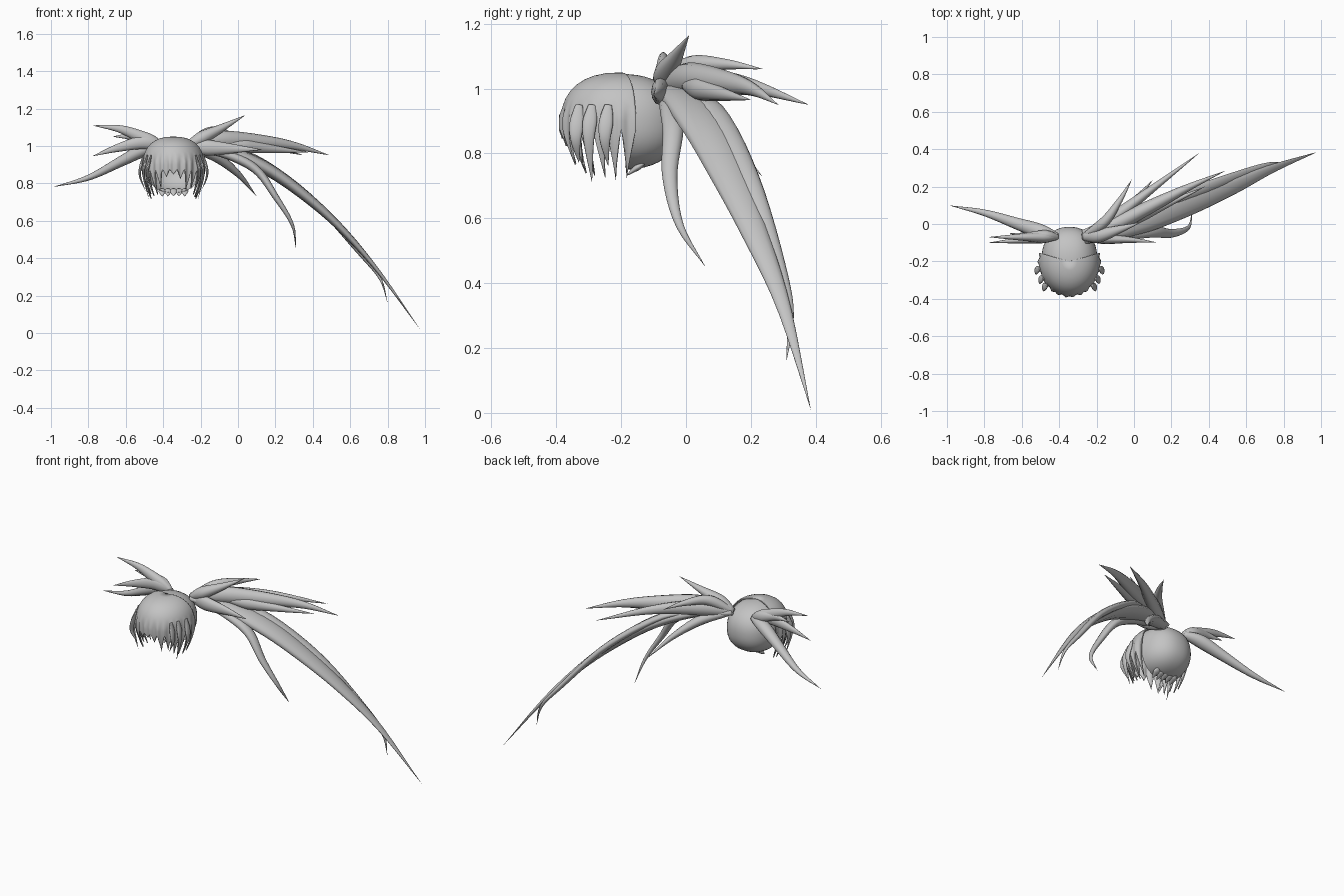
import bpy, bmesh, math, random
from mathutils import Vector

random.seed(4)
cube = bpy.data.objects.get("Cube")
if cube:
    bpy.data.objects.remove(cube, do_unlink=True)

GREY = (0.55, 0.55, 0.55, 1)
hair = bpy.data.materials.new("hair grey")
hair.use_nodes = True
hair.diffuse_color = GREY
hair.node_tree.nodes["Principled BSDF"].inputs["Base Color"].default_value = GREY


def finish(bm, name, normals=True):
    if normals:
        bmesh.ops.recalc_face_normals(bm, faces=bm.faces)
    mesh = bpy.data.meshes.new(name)
    bm.to_mesh(mesh)
    bm.free()
    mesh.materials.append(hair)
    for face in mesh.polygons:
        face.use_smooth = True
    obj = bpy.data.objects.new(name, mesh)
    bpy.context.collection.objects.link(obj)
    return obj


def bridge(bm, rows, closed):
    for low, high in zip(rows, rows[1:]):
        count = len(low)
        for i in range(count if closed else count - 1):
            j = (i + 1) % count
            bm.faces.new((low[i], low[j], high[j], high[i]))


def spline(points, t):
    """Smooth curve through the points, t from 0 to 1."""
    span = len(points) - 1
    k = min(int(t * span), span - 1)
    u = t * span - k
    b, c = points[k], points[k + 1]
    a = points[k - 1] if k else b * 2 - c
    d = points[k + 2] if k + 2 <= span else c * 2 - b
    return b + (c - a) * u / 2 + (a * 2 - b * 5 + c * 4 - d) * u**2 / 2 \
        + (b * 3 - a - c * 3 + d) * u**3 / 2


def strand(name, points, width, thick, across=(0, 1, 0), root=0.5):
    """Tapered lock with an oval section; width and thick are half sizes."""
    points = [Vector(p) for p in points]
    bm = bmesh.new()
    rows, steps, sides = [], 26, 12
    for s in range(steps):
        t = s / steps
        centre = spline(points, t)
        tangent = (spline(points, t + 0.01) - centre).normalized()
        side = Vector(across)
        side = (side - tangent * side.dot(tangent)).normalized()
        normal = tangent.cross(side)
        if t < 0.3:
            size = root + (1 - root) * math.sin(t / 0.3 * math.pi / 2)
        else:
            size = 1 - ((t - 0.3) / 0.7) ** 1.3
        ring = []
        for i in range(sides):
            a = math.tau * i / sides
            ring.append(bm.verts.new(centre + side * math.cos(a) * width * size
                                     + normal * math.sin(a) * thick * size))
        rows.append(ring)
    bridge(bm, rows, True)
    bm.faces.new(rows[0])
    tip = bm.verts.new(points[-1])
    for i in range(sides):
        bm.faces.new((rows[-1][i], rows[-1][(i + 1) % sides], tip))
    return finish(bm, name)


# Head of hair: rounded cap with the face side left open
CX, CY, CZ, H = -0.345, -0.2, 0.89, 0.16


def on_head(azimuth, z, rx, ry):
    """Point on the squarish dome; azimuth 0 faces the front."""
    k = (z - CZ) / H
    if k > 0:
        r = max(0, 1 - k ** 2.4) ** (1 / 2.4)
    else:
        r = 1 - 0.22 * k * k
    return Vector((CX + rx * r * math.sin(azimuth), CY - ry * r * math.cos(azimuth), z))


bm = bmesh.new()
bmesh.ops.create_uvsphere(bm, u_segments=40, v_segments=24, radius=1)
for v in bm.verts:
    x, y, z = v.co
    scale = 1 / (abs(x) ** 2.3 + abs(y) ** 2.3 + abs(z) ** 2.3) ** (1 / 2.3)
    v.co = Vector((CX + x * scale * 0.15, CY + y * scale * 0.185,
                   CZ + z * scale * (0.155 if z > 0 else 0.14)))
opening = [f for f in bm.faces
           if f.calc_center_median().y < -0.185 and f.calc_center_median().z < 0.95]
bmesh.ops.delete(bm, geom=opening, context="FACES")
finish(bm, "back_hair_cap", normals=False)

# Fringe: outer shell from the crown down to a hem of pointed locks
TEETH, PER = 15, 8
REACH = math.radians(104)
columns = []
bm = bmesh.new()
tips = []
for k in range(TEETH):
    sideways = abs(k - (TEETH - 1) / 2) / (TEETH / 2)
    low = 0.81 - 0.08 * math.sin(min(1, sideways * 1.25) * math.pi / 2)
    tips.append(low + random.uniform(-0.02, 0.05))
for i in range(TEETH * PER + 1):
    k = min(i // PER, TEETH - 1)
    u = (i - k * PER) / PER
    point = 1 - abs(u - 0.5) * 2
    gap = 0.875
    hem = gap + (tips[k] - gap) * point ** 1.2
    az = -REACH + 2 * REACH * i / (TEETH * PER)
    heights = [CZ + H * math.cos(a * math.pi / 18) for a in range(1, 9)]
    heights += [CZ + 0.01 + (hem - CZ - 0.01) * s / 6 for s in range(7)]
    flare = 1 + 0.02 * math.cos(u * math.tau) + 0.015 * (k % 2)
    column = []
    for z in heights:
        blend = 1 if z > CZ + 0.05 else flare
        column.append(bm.verts.new(on_head(az, z, 0.165 * blend, 0.187 * blend)))
    columns.append(column)
bridge(bm, columns, False)
crown = bm.verts.new((CX, CY, CZ + H))
for a, b in zip(columns, columns[1:]):
    bm.faces.new((a[0], b[0], crown))
fringe = finish(bm, "fringe")
shell = fringe.modifiers.new("thickness", "SOLIDIFY")
shell.thickness = 0.006

# Loose locks hanging over each temple, and fine tips at the nape
for s, side in ((-1, "right"), (1, "left")):
    for n, (out, y, drop) in enumerate(((0.15, -0.29, 0.71), (0.17, -0.24, 0.76), (0.13, -0.33, 0.77))):
        x = CX + s * out
        strand(f"{side}_temple_lock_{n}",
               [(x - s * 0.01, y, 0.95), (x + s * 0.01, y - 0.01, 0.85), (x - s * 0.02, y, drop)],
               0.022, 0.008)
for n in range(5):
    x = CX + (n - 2) * 0.03
    strand(f"nape_tip_{n}", [(x, -0.13, 0.77), (x, -0.16, 0.75), (x, -0.185, 0.73)],
           0.02, 0.01, (1, 0, 0))

# Large windswept tail on the +x side
R = (-0.27, -0.07, 1.0)
UP = (0, 0, 1)
strand("long_tail_main", [R, (-0.06, -0.01, 0.97), (0.15, 0.06, 0.88), (0.35, 0.13, 0.74),
                          (0.55, 0.21, 0.56), (0.75, 0.3, 0.33), (0.98, 0.385, 0.01)],
       0.075, 0.035)
strand("long_tail_rear", [(-0.1, 0, 0.98), (0.1, 0.09, 0.93), (0.4, 0.2, 0.71),
                          (0.65, 0.29, 0.43), (0.76, 0.32, 0.29), (0.8, 0.31, 0.16)],
       0.035, 0.02)
strand("upper_tail_outer", [R, (-0.1, 0, 1.03), (0.12, 0.11, 1.02), (0.3, 0.2, 1.0),
                            (0.49, 0.285, 0.95)], 0.05, 0.042, UP)
strand("upper_tail_rear", [R, (-0.1, 0.04, 1.02), (0.1, 0.19, 1.01), (0.35, 0.38, 0.95)],
       0.045, 0.035, UP)
strand("upper_tail_branch", [(-0.05, 0, 1.01), (0.12, 0.08, 0.99), (0.38, 0.2, 0.965)],
       0.035, 0.03, UP)
strand("crest_rear", [R, (-0.16, 0.01, 1.07), (-0.08, 0.12, 1.075), (-0.01, 0.24, 1.06)],
       0.03, 0.028, UP)
strand("crest_spike", [R, (-0.18, -0.06, 1.05), (-0.08, -0.03, 1.1), (0.04, 0.01, 1.165)],
       0.038, 0.035)
strand("inner_tail_spike", [R, (-0.13, 0.01, 0.95), (0, 0.12, 0.85), (0.1, 0.235, 0.73)],
       0.04, 0.03)
strand("front_tail_spike", [R, (-0.15, -0.08, 0.99), (-0.02, -0.085, 0.985), (0.13, -0.1, 0.98)],
       0.042, 0.028, UP)
strand("curled_wisp", [R, (-0.05, -0.05, 0.95), (0.1, -0.04, 0.87), (0.2, -0.05, 0.73),
                       (0.29, -0.02, 0.58), (0.31, 0.06, 0.45)], 0.035, 0.025)

# Smaller tail on the -x side
L = (-0.41, -0.07, 1.0)
strand("small_tail_main", [L, (-0.5, -0.04, 0.98), (-0.62, 0, 0.92), (-0.8, 0.06, 0.83),
                           (-0.99, 0.1, 0.78)], 0.04, 0.035)
strand("small_tail_top", [L, (-0.5, -0.07, 1.04), (-0.63, -0.07, 1.09), (-0.78, -0.07, 1.11)],
       0.036, 0.028, UP)
strand("small_tail_branch", [L, (-0.48, -0.06, 1.03), (-0.57, -0.06, 1.05), (-0.67, -0.05, 1.05)],
       0.035, 0.028, UP)
strand("small_tail_front", [L, (-0.5, -0.08, 1.02), (-0.64, -0.09, 0.99), (-0.78, -0.1, 0.945)],
       0.038, 0.024, UP)
